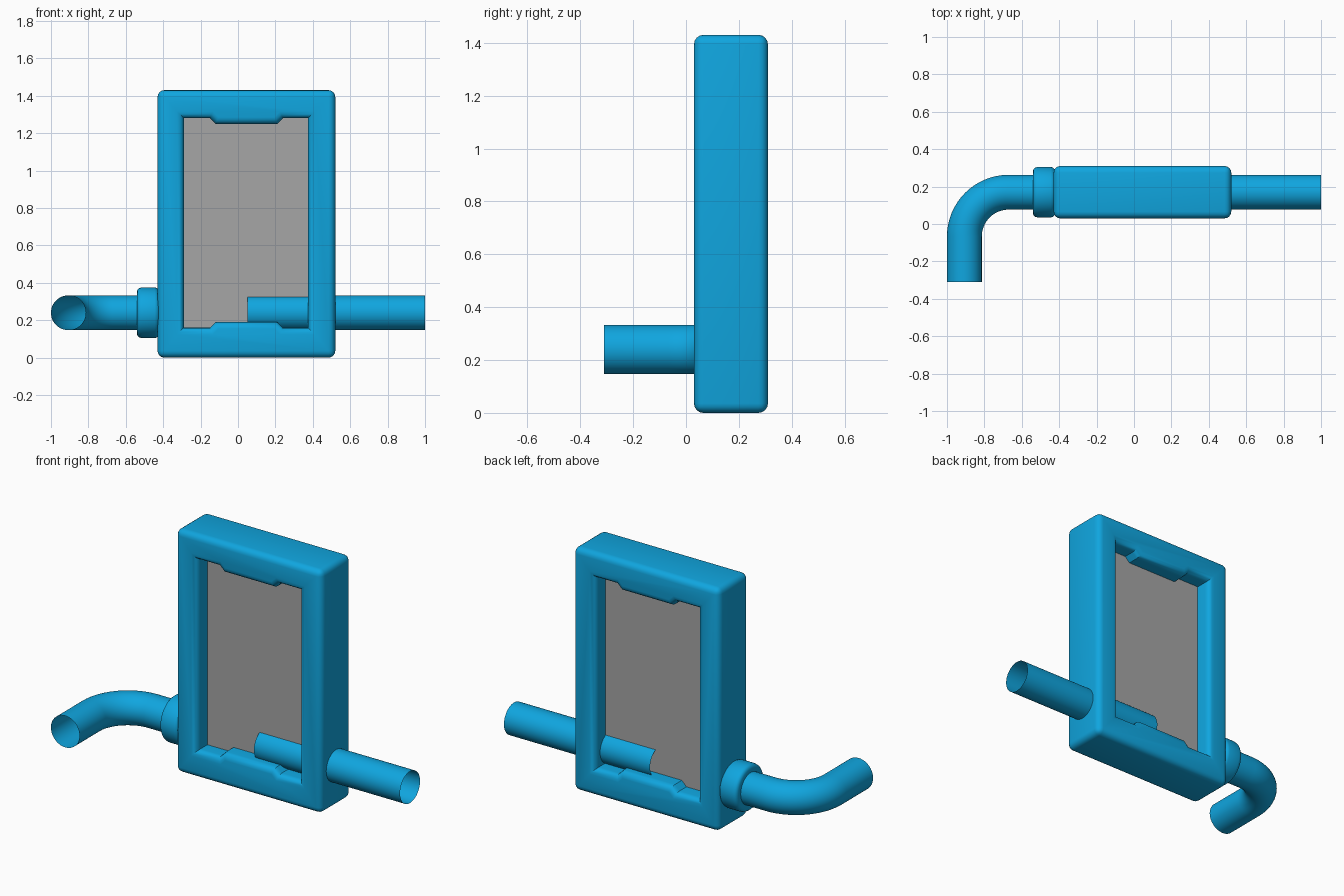
import bpy, bmesh, math
from mathutils import Vector

if "Cube" in bpy.data.objects:
    bpy.data.objects.remove(bpy.data.objects["Cube"])


def material(name, rgb):
    m = bpy.data.materials.new(name)
    m.diffuse_color = (*rgb, 1)
    m.use_nodes = True
    m.node_tree.nodes["Principled BSDF"].inputs["Base Color"].default_value = m.diffuse_color
    return m


BLUE = material("pipe_blue", (0.005, 0.38, 0.74))
GREY = material("panel_grey", (0.38, 0.38, 0.38))
PY, PZ, PR = 0.17, 0.24, 0.093      # pipe axis and radius


def finish(bm, name, mat, angle=35):
    bmesh.ops.recalc_face_normals(bm, faces=bm.faces)
    me = bpy.data.meshes.new(name)
    bm.to_mesh(me)
    bm.free()
    me.materials.append(mat)
    ob = bpy.data.objects.new(name, me)
    bpy.context.collection.objects.link(ob)
    bpy.ops.object.select_all(action='DESELECT')
    ob.select_set(True)
    bpy.context.view_layer.objects.active = ob
    bpy.ops.object.shade_smooth_by_angle(angle=math.radians(angle))
    return ob


def tube(name, stations, sides=48):
    """Sweep a circle along (x, y, heading, radius) stations, open ended."""
    bm = bmesh.new()
    rings = []
    for x, y, h, r in stations:
        n = Vector((-math.sin(h), math.cos(h), 0))
        ring = []
        for i in range(sides):
            a = 2 * math.pi * i / sides
            ring.append(bm.verts.new(Vector((x, y, PZ)) + n * r * math.cos(a)
                                     + Vector((0, 0, r * math.sin(a)))))
        rings.append(ring)
    for a, b in zip(rings, rings[1:]):
        for i in range(sides):
            j = (i + 1) % sides
            bm.faces.new((a[i], a[j], b[j], b[i]))
    return finish(bm, name, BLUE)


# frame: rectangular ring whose opening has a raised tab at top and bottom
X0, X1, Z0, Z1, Y0, Y1 = -0.43, 0.52, 0.0, 1.43, 0.03, 0.31
outer = [(X0, Z0), (X1, Z0), (X1, Z1), (X0, Z1)]
bottom = [(-0.29, 0.16), (-0.15, 0.16), (-0.12, 0.19),
          (0.21, 0.19), (0.24, 0.16), (0.375, 0.16)]
top = [(x, 1.44 - z) for x, z in reversed(bottom)]
inner = bottom + top
bm = bmesh.new()
layers = []
for y in (Y0, Y1):
    o = [bm.verts.new((x, y, z)) for x, z in outer]
    i = [bm.verts.new((x, y, z)) for x, z in inner]
    bm.faces.new([o[0], o[1]] + i[5::-1])
    bm.faces.new([o[1], o[2], i[6], i[5]])
    bm.faces.new([o[2], o[3]] + i[11:5:-1])
    bm.faces.new([o[3], o[0], i[0], i[11]])
    layers.append((o, i))
for k in (0, 1):
    a, b = layers[0][k], layers[1][k]
    for s in range(len(a)):
        t = (s + 1) % len(a)
        bm.faces.new((a[s], a[t], b[t], b[s]))
bmesh.ops.recalc_face_normals(bm, faces=bm.faces)
outer_v = set(layers[0][0] + layers[1][0])
rounded = []
for e in bm.edges:
    u, v = e.verts
    is_outer = u in outer_v and v in outer_v
    is_rim = (u not in outer_v and v not in outer_v
              and abs(u.co.y - v.co.y) < 1e-6)
    if is_outer or is_rim:
        rounded.append(e)
bmesh.ops.bevel(bm, geom=rounded, offset=0.036, offset_type='OFFSET',
                segments=4, profile=0.5, affect='EDGES', clamp_overlap=False)
finish(bm, "frame", BLUE)

# panel filling the opening
bm = bmesh.new()
bmesh.ops.create_cube(bm, size=1)
for v in bm.verts:
    v.co = Vector((0.0425 + v.co.x * 0.70, PY + v.co.y * 0.08, 0.72 + v.co.z * 1.16))
finish(bm, "panel", GREY)

# straight pipe running out of the right side
tube("right_pipe", [(0.05, PY, 0, PR), (1.0, PY, 0, PR)])

# bent pipe on the left, turning to the front
BR, CX = 0.237, -0.67
CY = PY - BR
path = [(-0.45, PY, math.pi, PR)]
for k in range(17):
    a = math.pi / 2 * (1 + k / 16)
    path.append((CX + BR * math.cos(a), CY + BR * math.sin(a), a + math.pi / 2, PR))
path.append((CX - BR, -0.31, 1.5 * math.pi, PR))
tube("left_elbow_pipe", path)

# collar between bent pipe and frame
tube("collar", [(x, PY, 0, r) for x, r in (
    (-0.54, 0.09), (-0.54, 0.115), (-0.536, 0.125), (-0.528, 0.132), (-0.515, 0.135),
    (-0.445, 0.135), (-0.433, 0.132), (-0.425, 0.123), (-0.425, 0.09))])
